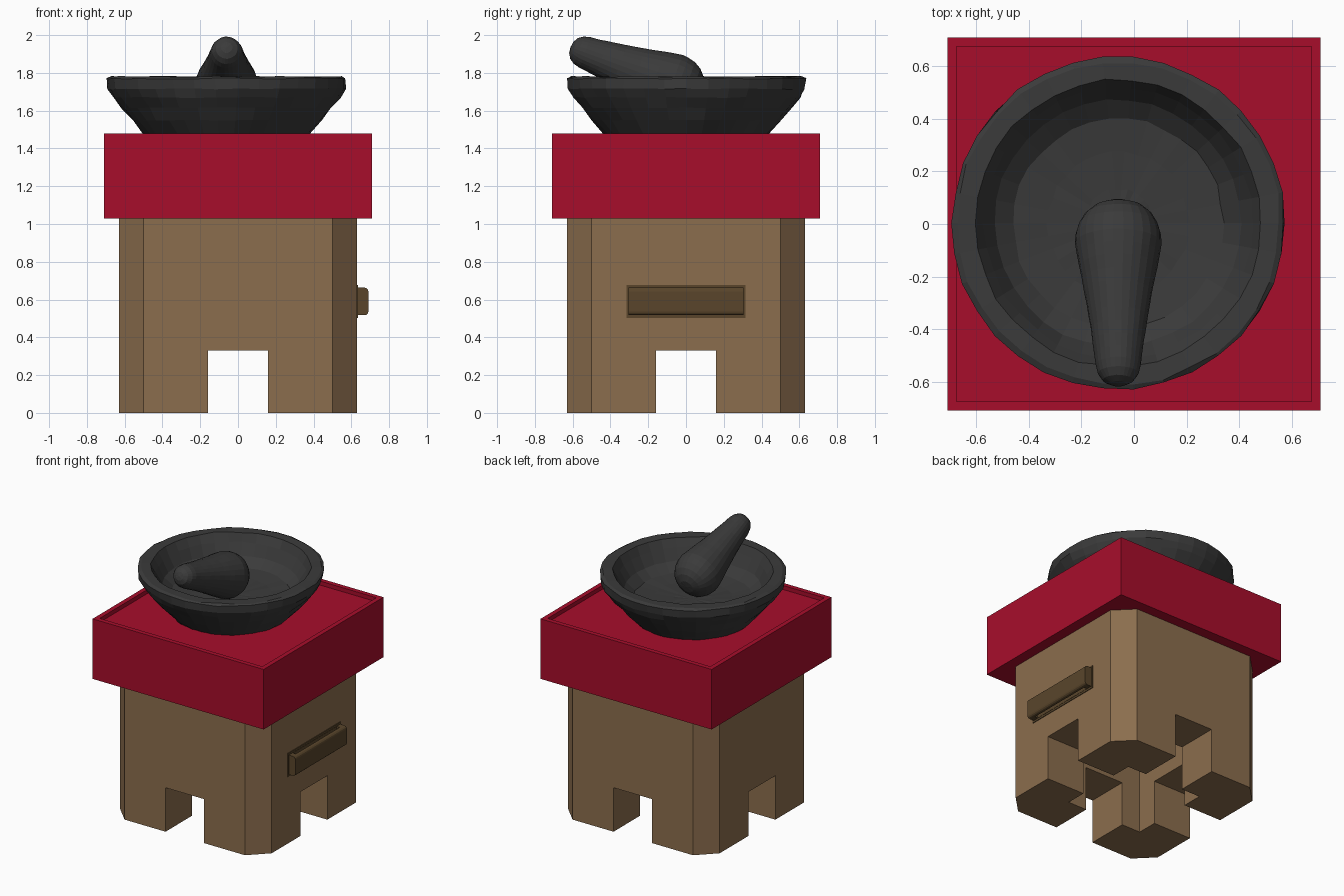
import bpy, bmesh, math, random
from mathutils import Vector

if "Cube" in bpy.data.objects:
    bpy.data.objects.remove(bpy.data.objects["Cube"])

random.seed(4)


def material(name, rgb):
    m = bpy.data.materials.new(name)
    m.diffuse_color = (*rgb, 1)
    m.use_nodes = True
    m.node_tree.nodes["Principled BSDF"].inputs["Base Color"].default_value = m.diffuse_color
    return m


CLAY = material("clay", (0.26, 0.155, 0.075))
WOOD = material("dark_wood", (0.10, 0.06, 0.024))
RED = material("red", (0.39, 0.004, 0.024))
STONE = material("stone", (0.043, 0.043, 0.043))


def to_object(bm, name, mat=None):
    bmesh.ops.recalc_face_normals(bm, faces=bm.faces)
    me = bpy.data.meshes.new(name)
    bm.to_mesh(me)
    bm.free()
    ob = bpy.data.objects.new(name, me)
    bpy.context.collection.objects.link(ob)
    if mat:
        me.materials.append(mat)
    return ob


def box(name, lo, hi, mat=None, bevel=0, bevel_test=None, segments=1):
    """Box between two corners, bevelling the edges chosen by bevel_test."""
    bm = bmesh.new()
    bmesh.ops.create_cube(bm, size=1)
    for v in bm.verts:
        v.co = Vector([(a + b) / 2 + c * (b - a) for a, b, c in zip(lo, hi, v.co)])
    if bevel:
        edges = [e for e in bm.edges if bevel_test(e)]
        bmesh.ops.bevel(bm, geom=edges, offset=bevel, segments=segments,
                        profile=0.5, affect='EDGES')
    return to_object(bm, name, mat)


def cut(ob, *cutters):
    bpy.context.view_layer.objects.active = ob
    for c in cutters:
        mod = ob.modifiers.new("cut", 'BOOLEAN')
        mod.operation, mod.solver, mod.object = 'DIFFERENCE', 'EXACT', c
        bpy.ops.object.modifier_apply(modifier=mod.name)
        bpy.data.objects.remove(c)


def lathe(name, profile, n, mat, noise):
    """Revolve (radius, height) points about z with a rough, hand-carved surface."""
    bm = bmesh.new()
    rings = []
    for r, z in profile:
        if r == 0:
            rings.append([bm.verts.new((0, 0, z))] * n)
            continue
        ring = []
        for i in range(n):
            a = math.tau * i / n
            q = r + random.uniform(-noise, noise)
            ring.append(bm.verts.new((q * math.cos(a), q * math.sin(a),
                                      z + random.uniform(-noise, noise) * 0.5)))
        rings.append(ring)
    for lo, hi in zip(rings, rings[1:]):
        for i in range(n):
            j = (i + 1) % n
            bm.faces.new(dict.fromkeys((lo[i], lo[j], hi[j], hi[i])))
    return to_object(bm, name, mat)


# Stove body: chamfered block with crossing slots and a hollow core
body = box("stove_body", (-.63, -.63, 0), (.63, .63, 1.04), CLAY, 0.13,
           lambda e: abs(e.verts[0].co.z - e.verts[1].co.z) > 0.5)
cut(body,
    box("slot_x", (-1, -.16, -1), (1, .16, .33)),
    box("slot_y", (-.16, -1, -1), (.16, 1, .33)),
    box("core", (-.315, -.315, -1), (.315, .315, 1.0)))

# Handle on the right side: thin plate and rounded grip with a finger gap
box("handle_plate", (.61, -.315, .503), (.635, .315, .678), WOOD)
grip = box("handle_grip", (.62, -.305, .517), (.69, .305, .663), WOOD, 0.02,
           lambda e: all(v.co.x > .68 for v in e.verts)
           and abs(e.verts[0].co.y - e.verts[1].co.y) > .3, 3)
cut(grip, box("finger_gap", (.637, -.26, .4), (.662, .26, .8)))

# Red top: slab with a shallow tray
top = box("red_top", (-.71, -.71, 1.03), (.71, .71, 1.48), RED)
cut(top, box("tray", (-.675, -.675, 1.45), (.675, .675, 2)))

# Stone bowl
bowl = lathe("stone_bowl", [
    (0, 1.43), (.39, 1.43), (.44, 1.48), (.50, 1.55), (.555, 1.615), (.60, 1.67),
    (.628, 1.715), (.632, 1.77), (.615, 1.78), (.545, 1.78), (.512, 1.72),
    (.47, 1.64), (.40, 1.585), (.27, 1.572), (.13, 1.568), (0, 1.567)], 34, STONE, 0.006)
bowl.location = (-.06, .003, 0)

# Pestle leaning on the rim
pestle = lathe("pestle", [
    (0, -.15), (.05, -.147), (.095, -.128), (.13, -.098), (.152, -.06), (.163, -.02),
    (.165, .015), (.158, .06), (.149, .11), (.139, .16), (.13, .21), (.121, .26),
    (.113, .31), (.105, .36), (.098, .41), (.091, .46), (.086, .505), (.077, .54),
    (.058, .568), (.03, .583), (0, .587)], 26, STONE, 0.0012)
pestle.location = (-.06, -.06, 1.735)
pestle.rotation_euler = (math.radians(70), 0, 0)
